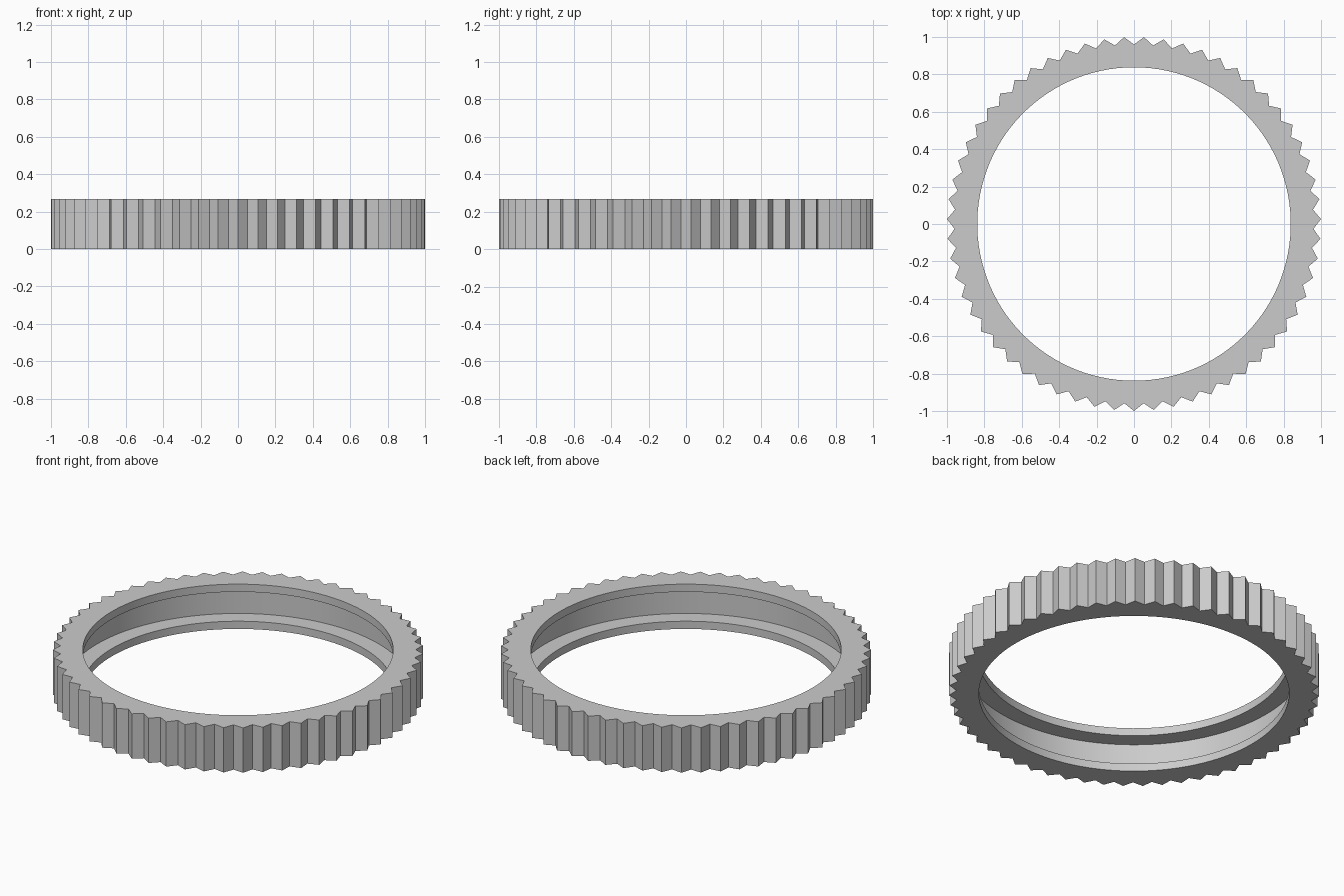
import bpy
import bmesh
from math import cos, sin, pi, radians

cube = bpy.data.objects.get("Cube")
if cube:
    bpy.data.objects.remove(cube, do_unlink=True)

TEETH = 59
HEIGHT = 0.267
TIP, ROOT = 1.0, 0.96        # outer tooth radii
BORE, GROOVE = 0.838, 0.937  # inner lip and recessed groove radii
LIP = 0.046                  # height of each inner lip

# Single plain material
grey = bpy.data.materials.new("plain_grey")
grey.use_nodes = True
colour = (0.6, 0.6, 0.6, 1)
grey.diffuse_color = colour
grey.node_tree.nodes["Principled BSDF"].inputs["Base Color"].default_value = colour


def section(outer):
    """Closed ring cross-section: toothed rim outside, groove between two lips inside."""
    return [(outer, 0), (outer, HEIGHT), (BORE, HEIGHT), (BORE, HEIGHT - LIP),
            (GROOVE, HEIGHT - LIP), (GROOVE, LIP), (BORE, LIP), (BORE, 0)]


# Sweep the section round the axis, alternating tooth tips and roots
bm = bmesh.new()
steps = TEETH * 2
loops = []
for i in range(steps):
    a = -pi / 2 + i * 2 * pi / steps
    outer = ROOT if i % 2 else TIP
    loops.append([bm.verts.new((r * cos(a), r * sin(a), z)) for r, z in section(outer)])

for i, here in enumerate(loops):
    there = loops[(i + 1) % steps]
    for k in range(len(here)):
        n = (k + 1) % len(here)
        bm.faces.new((here[k], there[k], there[n], here[n]))
bmesh.ops.recalc_face_normals(bm, faces=bm.faces)

mesh = bpy.data.meshes.new("toothed_ring")
bm.to_mesh(mesh)
bm.free()
mesh.materials.append(grey)
ring = bpy.data.objects.new("toothed_ring", mesh)
bpy.context.collection.objects.link(ring)

# Smooth bore, crisp teeth and lips
bpy.ops.object.select_all(action='DESELECT')
ring.select_set(True)
bpy.context.view_layer.objects.active = ring
bpy.ops.object.shade_smooth_by_angle(angle=radians(30))
